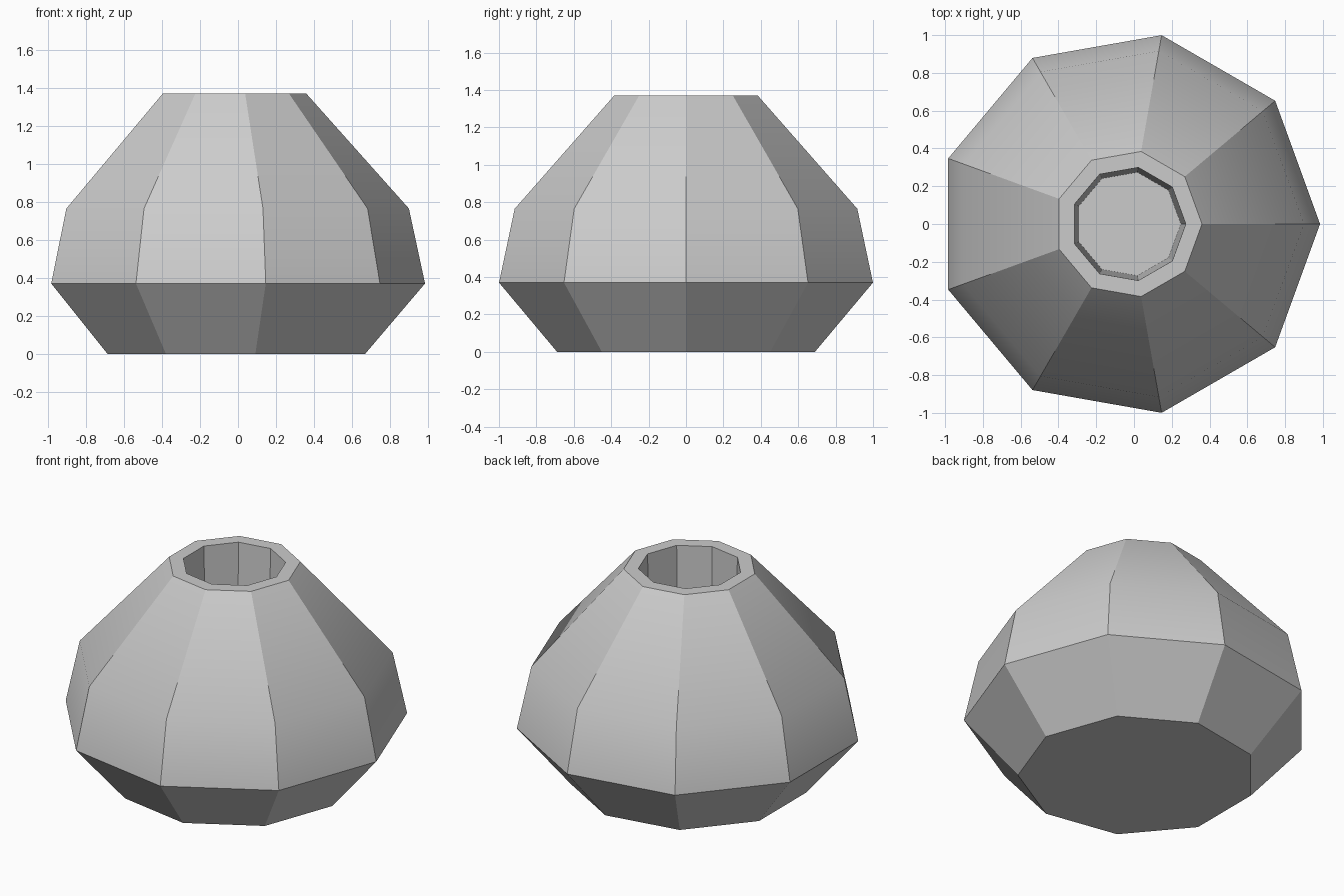
import bpy, bmesh, math

if "Cube" in bpy.data.objects:
    bpy.data.objects.remove(bpy.data.objects["Cube"])

SIDES = 9
CENTRE_X = -0.03

# Profile as (radius, height): outer wall upward, over the rim, down the well
PROFILE = [(0.70, 0.0), (1.015, 0.37), (0.93, 0.765), (0.39, 1.37),
           (0.304, 1.37), (0.278, 0.37)]


def ring(bm, radius, z):
    steps = [2 * math.pi * i / SIDES for i in range(SIDES)]
    return [bm.verts.new((CENTRE_X + radius * math.cos(a), radius * math.sin(a), z))
            for a in steps]


# Faceted pot
bm = bmesh.new()
rings = [ring(bm, r, z) for r, z in PROFILE]
for low, high in zip(rings, rings[1:]):
    for i in range(SIDES):
        j = (i + 1) % SIDES
        bm.faces.new((low[i], low[j], high[j], high[i]))
bm.faces.new(rings[0][::-1])   # base
bm.faces.new(rings[-1])        # floor of the well
bmesh.ops.recalc_face_normals(bm, faces=bm.faces)

mesh = bpy.data.meshes.new("faceted_pot")
bm.to_mesh(mesh)
bm.free()
pot = bpy.data.objects.new("faceted_pot", mesh)
bpy.context.collection.objects.link(pot)

# Grey clay
clay = bpy.data.materials.new("grey_clay")
clay.diffuse_color = (0.6, 0.6, 0.6, 1)
clay.use_nodes = True
clay.node_tree.nodes["Principled BSDF"].inputs["Base Color"].default_value = clay.diffuse_color
mesh.materials.append(clay)

# Soft shoulder, crisp vertical facets
bpy.context.view_layer.objects.active = pot
pot.select_set(True)
bpy.ops.object.shade_smooth_by_angle(angle=math.radians(29.5))
